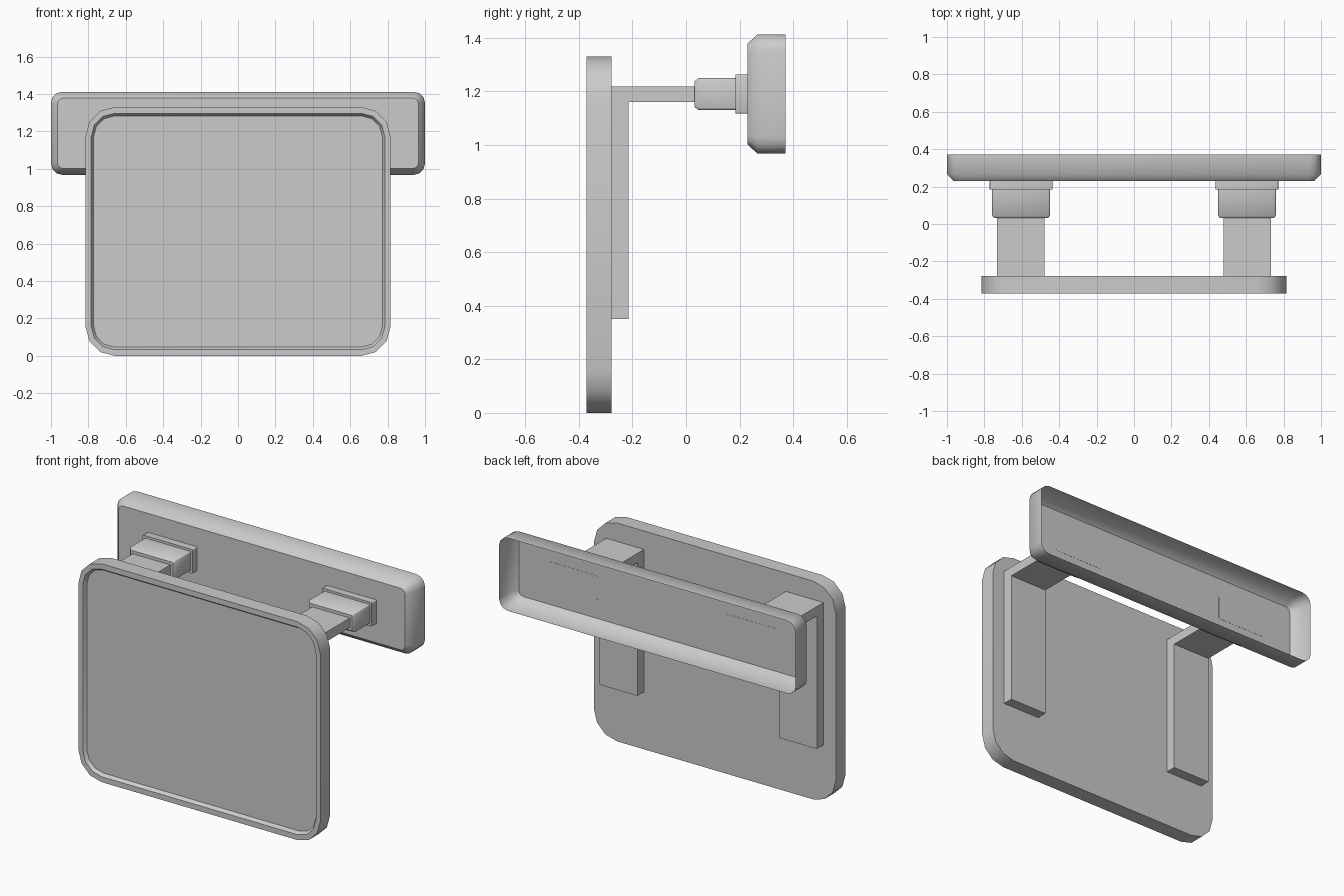
import bpy, bmesh
from math import sin, cos, pi, radians

if "Cube" in bpy.data.objects:
    bpy.data.objects.remove(bpy.data.objects["Cube"])


def rounded_rect(cx, cz, hw, hh, r, y, seg):
    """Points of a rounded rectangle in the XZ plane at depth y."""
    pts = []
    for k, (sx, sz) in enumerate([(1, 1), (-1, 1), (-1, -1), (1, -1)]):
        for i in range(seg + 1):
            a = k * pi / 2 + i * pi / 2 / seg
            pts.append((cx + sx * (hw - r) + r * cos(a), y,
                        cz + sz * (hh - r) + r * sin(a)))
    return pts


def finish(name, bm, caps=(), angle=50):
    """Smooth shading, with sharp edges at caps and steep angles."""
    bmesh.ops.recalc_face_normals(bm, faces=bm.faces)
    for f in bm.faces:
        f.smooth = True
    for e in bm.edges:
        if e.is_manifold and e.calc_face_angle() > radians(angle):
            e.smooth = False
    for f in caps:
        for e in f.edges:
            e.smooth = False
    mesh = bpy.data.meshes.new(name)
    bm.to_mesh(mesh)
    bm.free()
    ob = bpy.data.objects.new(name, mesh)
    bpy.context.collection.objects.link(ob)
    return ob


def loft(name, cx, cz, rings, seg, cap_start=True, cap_end=True):
    """Skin rounded rectangles (half width, half height, radius, y)."""
    bm = bmesh.new()
    loops = [[bm.verts.new(p) for p in rounded_rect(cx, cz, w, h, r, y, seg)]
             for w, h, r, y in rings]
    n = len(loops[0])
    for a, b in zip(loops, loops[1:]):
        for i in range(n):
            j = (i + 1) % n
            bm.faces.new((a[i], a[j], b[j], b[i]))
    caps = []
    if cap_start:
        caps.append(bm.faces.new(loops[0]))
    if cap_end:
        caps.append(bm.faces.new(loops[-1]))
    return finish(name, bm, caps)


def extrude_profile(name, profile, x0, x1):
    """Extrude a YZ profile along x."""
    bm = bmesh.new()
    f = bm.faces.new([bm.verts.new((x0, y, z)) for y, z in profile])
    new = bmesh.ops.extrude_face_region(bm, geom=[f])["geom"]
    bmesh.ops.translate(bm, vec=(x1 - x0, 0, 0),
                        verts=[v for v in new if isinstance(v, bmesh.types.BMVert)])
    return finish(name, bm)


# front panel with a shallow recessed face
loft("front_panel", 0, 0.665, [
    (0.815, 0.665, 0.155, -0.278),
    (0.815, 0.665, 0.155, -0.372),
    (0.785, 0.632, 0.125, -0.372),
    (0.772, 0.618, 0.112, -0.352)], 3)

# rear mounting tray: thin shell open at the back
loft("rear_tray", 0, 1.19, [
    (0.965, 0.188, 0.03, 0.23),
    (1.0, 0.222, 0.06, 0.266),
    (1.0, 0.222, 0.06, 0.372)], 3, cap_end=False)

# bent arm and wall socket on each side
arm_profile = [(-0.278, 0.35), (-0.214, 0.35), (-0.214, 1.16),
               (0.035, 1.16), (0.035, 1.218), (-0.278, 1.218)]
for side, s in (("left", -1), ("right", 1)):
    extrude_profile(side + "_arm", arm_profile, s * 0.605 - 0.127, s * 0.605 + 0.127)
    loft(side + "_socket", s * 0.604, 1.19, [
        (0.144, 0.047, 0.006, 0.031),
        (0.155, 0.059, 0.008, 0.046),
        (0.155, 0.059, 0.008, 0.185),
        (0.168, 0.073, 0.005, 0.185),
        (0.168, 0.073, 0.005, 0.231)], 2)
